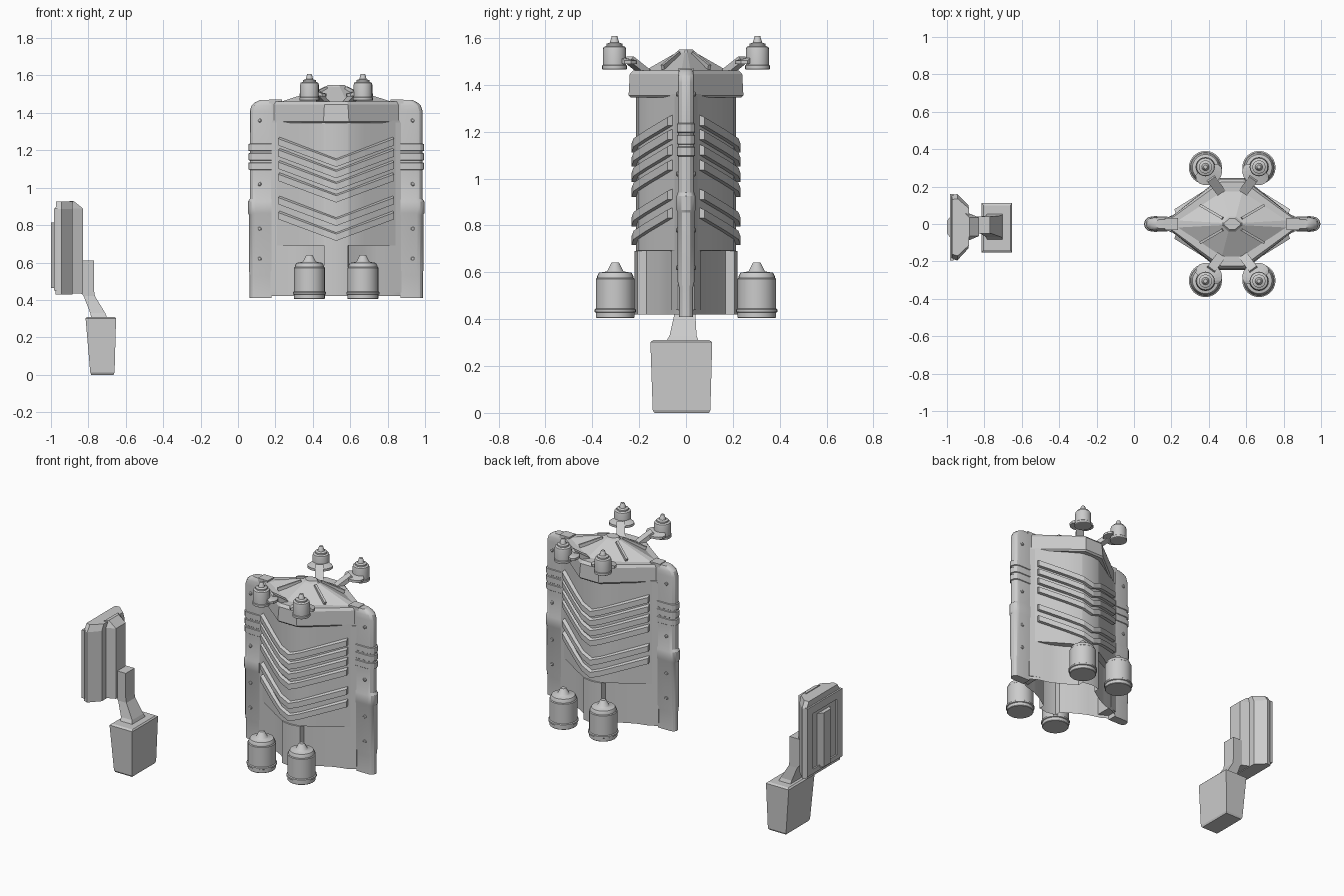
import bpy, bmesh
from math import sin, cos, pi, atan2
from mathutils import Vector

if "Cube" in bpy.data.objects:
    bpy.data.objects.remove(bpy.data.objects["Cube"])

CX = 0.525  # centre line of the tower


def loft(name, rings, loc=(0, 0, 0), cap0=True, cap1=True, smooth=True):
    """Skin a list of equal-length closed rings."""
    bm = bmesh.new()
    vs = [[bm.verts.new(p) for p in r] for r in rings]
    n = len(rings[0])
    for a, b in zip(vs, vs[1:]):
        for i in range(n):
            j = (i + 1) % n
            bm.faces.new((a[i], a[j], b[j], b[i]))
    if cap0:
        bm.faces.new(vs[0][::-1])
    if cap1:
        bm.faces.new(vs[-1])
    bmesh.ops.recalc_face_normals(bm, faces=bm.faces)
    me = bpy.data.meshes.new(name)
    bm.to_mesh(me)
    bm.free()
    ob = bpy.data.objects.new(name, me)
    bpy.context.collection.objects.link(ob)
    ob.location = loc
    if smooth:
        bpy.ops.object.select_all(action='DESELECT')
        ob.select_set(True)
        bpy.context.view_layer.objects.active = ob
        bpy.ops.object.shade_smooth_by_angle(angle=0.5)
    return ob


def flat(pts, z):
    return [(x, y, z) for x, y in pts]


def lathe(name, prof, loc, n=24):
    rings = [[(r * cos(2 * pi * i / n), r * sin(2 * pi * i / n), z) for i in range(n)] for r, z in prof]
    return loft(name, rings, loc)


def beam(name, p, q, w, h, loc=(0, 0, 0)):
    p, q = Vector(p), Vector(q)
    d = (q - p).normalized()
    s = d.cross(Vector((0, 0, 1))).normalized() * w / 2
    u = s.cross(d).normalized() * h / 2
    return loft(name, [[c + s + u, c - s + u, c - s - u, c + s - u] for c in (p, q)], loc, smooth=False)


def box(name, lo, hi, loc=(0, 0, 0)):
    pts = [(lo[0], lo[1]), (hi[0], lo[1]), (hi[0], hi[1]), (lo[0], hi[1])]
    return loft(name, [flat(pts, lo[2]), flat(pts, hi[2])], loc, smooth=False)


def full(quarter):
    """Quarter outline (x>=0, y>=0, starting at x=0) to a closed section."""
    half = [(-x, -y) for x, y in quarter[:0:-1]] + [(x, -y) for x, y in quarter]
    return half + [(-x, -y) for x, y in half]


def hexa(x, xs, y, ys=0.03):
    return [(-x, -ys), (-xs, -y), (xs, -y), (x, -ys), (x, ys), (xs, y), (-xs, y), (-x, ys)]


LOC = (CX, 0, 0)

# Tower shell, open below, with recessed curved panels in the lower part
upper = full([(0, .213), (.063, .205), (.067, .204), (.15, .155), (.22, .110), (.30, .059), (.345, .03)])
lower = full([(0, .220), (.064, .208), (.0645, .168), (.15, .113), (.22, .078), (.30, .056), (.345, .03)])
loft("tower_shell", [flat(lower, .42), flat(lower, .69), flat(upper, .692), flat(upper, 1.36)], LOC, cap0=False)

# Chevron ridges on both faces
path = [(-.30, .059), (-.15, .155), (-.065, .204), (0, .213), (.065, .204), (.15, .155), (.30, .059)]
for k, zc in enumerate((1.135, 1.075, 1.01, .945, .82, .74)):
    h = .024
    for s, side in ((-1, "front"), (1, "back")):
        rings = []
        for x, y in path:
            z = zc + .115 * abs(x) / .30
            ox, oy = (x + .009 * (x / .3), s * (y + .02))
            rings.append([(x, s * (y - .01), z - h), (ox, oy, z - h), (ox, oy, z + h * .5), (x, s * (y - .01), z + h)])
        loft(f"chevron_{side}_{k}", rings, LOC, smooth=False)

# Collar and faceted roof
loft("collar", [flat(hexa(.335, .068, .235, .02), 1.345), flat(hexa(.335, .068, .245), 1.355),
                flat(hexa(.335, .063, .24), 1.445), flat(hexa(.325, .058, .225), 1.462)], LOC, smooth=False)
loft("roof", [flat(hexa(.31, .058, .185, .02), 1.455), flat(hexa(.055, .02, .04, .006), 1.538),
              flat(hexa(.045, .014, .03, .004), 1.55)], LOC, smooth=False)
for sx in (-1, 1):
    for sy in (-1, 1):
        beam("roof_rib", (sx * .17, sy * .1, 1.475), (sx * .05, sy * .03, 1.533), .014, .02, LOC)

# Side rails with ribs, joint and studs
def rail_ring(s, u1, hw, z):
    r = hw
    pts = [(.345, -hw)] + [(u1 - r + r * cos(t), hw * sin(t)) for t in [(-.5 + i / 6) * pi for i in range(7)]] + [(.345, hw)]
    return [(s * x, y, z) for x, y in pts]


rail = [(.41, .463, .029), (.53, .463, .029), (.56, .466, .036), (.855, .466, .036), (.865, .472, .04), (.925, .472, .04),
        (.94, .462, .035), (1.08, .462, .035)]
for k in range(3):
    z = 1.095 + k * .05
    rail += [(z, .462, .035), (z + .003, .469, .039), (z + .038, .469, .039), (z + .041, .462, .035)]
rail += [(1.41, .462, .035), (1.44, .452, .034), (1.455, .435, .031), (1.468, .41, .025)]
for s, side in ((-1, "left"), (1, "right")):
    loft(f"{side}_rail", [rail_ring(s, u, w, z) for z, u, w in rail], LOC)
    fl = [(s * .285, -.062), (s * .35, -.034), (s * .35, .034), (s * .285, .062)]
    loft(f"{side}_rail_flange", [flat(fl, .44), flat(fl, 1.35)], LOC, smooth=False)
    box(f"{side}_rail_cap", (min(s * .29, s * .36), -.032, 1.34), (max(s * .29, s * .36), .032, 1.472), LOC)
    for z in (.62, .78, 1.02, 1.36):
        for sy in (-1, 1):
            stud = lathe("rail_stud", [(.011, -.008), (.011, .004), (.007, .007)], (CX + s * .41, sy * .035, z), 10)
            stud.rotation_euler = (-sy * pi / 2, 0, 0)

# Tanks around the base, lamps and their brackets around the roof
tank = [(.08, .405), (.083, .408), (.083, .428), (.089, .431), (.089, .441), (.083, .445), (.083, .572), (.078, .576),
        (.078, .582), (.07, .598), (.038, .603), (.034, .606), (.018, .638), (.015, .641)]
lamp = [(.05, 1.466), (.053, 1.468), (.053, 1.482), (.05, 1.485), (.05, 1.55), (.047, 1.561), (.035, 1.566), (.035, 1.575),
        (.02, 1.58), (.012, 1.607), (.010, 1.609)]
for sx in (-1, 1):
    for sy in (-1, 1):
        lathe("base_tank", tank, (CX + sx * .143, sy * .302, 0))
        lathe("roof_lamp", lamp, (CX + sx * .143, sy * .305, 0), 20)
        a0 = atan2(-sy * .3, -sx * .15)
        arc = []
        for i in range(11):
            t = -1 + i / 5
            a = a0 + t * 1.35
            ro = .068 + .03 * (1 - t ** 4)
            c, d = cos(a), sin(a)
            arc.append([(.046 * c, .046 * d, 1.492), (ro * c, ro * d, 1.488), (ro * c, ro * d, 1.503), (.046 * c, .046 * d, 1.515)])
        loft("lamp_clamp", arc, (CX + sx * .143, sy * .305, 0), smooth=False)
        beam("lamp_arm", (sx * .06, sy * .17, 1.45), (sx * .115, sy * .245, 1.51), .05, .028, LOC)

# Separate grip piece: handle block
def rect(x0, x1, y0, y1, z):
    return [(x0, y0, z), (x1, y0, z), (x1, y1, z), (x0, y1, z)]


loft("grip_block", [rect(-.785, -.665, -.135, .098, 0), rect(-.79, -.66, -.142, .104, .012),
                    rect(-.815, -.652, -.152, .112, .302), rect(-.805, -.66, -.14, .1, .31)], smooth=False)

# Neck and upright stem
loft("grip_neck", [rect(-.785, -.70, -.085, .055, .305), rect(-.79, -.71, -.07, .045, .33), rect(-.825, -.765, -.05, .04, .42),
                   rect(-.85, -.77, -.05, .04, .45), rect(-.85, -.77, -.05, .04, .61)], smooth=False)

# Head: faceted body, rear spine, framed outer face
head = [(-.975, -.185), (-.945, -.195), (-.885, -.13), (-.885, .1), (-.945, .16), (-.975, .155)]
mid = -.017


def shrink(pts, dy, dx=0):
    return [(x + dx, mid + (y - mid) * dy) for x, y in pts]


loft("head_body", [flat(head, .43), flat(head, .885), flat(shrink(head, .86, .002), .925)], smooth=False)
spine = [(-.90, -.095), (-.83, -.065), (-.83, .035), (-.90, .065)]
spine_top = [(-.90, -.085), (-.88, -.065), (-.88, .035), (-.90, .055)]
loft("head_spine", [flat(spine, .435), flat(spine, .89), flat(spine_top, .93)], smooth=False)
for y0, y1 in ((-.195, -.14), (.105, .16)):
    box("head_frame_side", (-.985, y0, .45), (-.965, y1, .89))
box("head_frame_top", (-.985, -.14, .84), (-.965, .105, .89))
box("head_frame_bottom", (-.985, -.14, .45), (-.965, .105, .48))
ridge = [(-.97, -.09), (-1, -.05), (-1, .016), (-.97, .056)]
loft("head_face_ridge", [flat(ridge, .465), flat(ridge, .815)], smooth=False)
